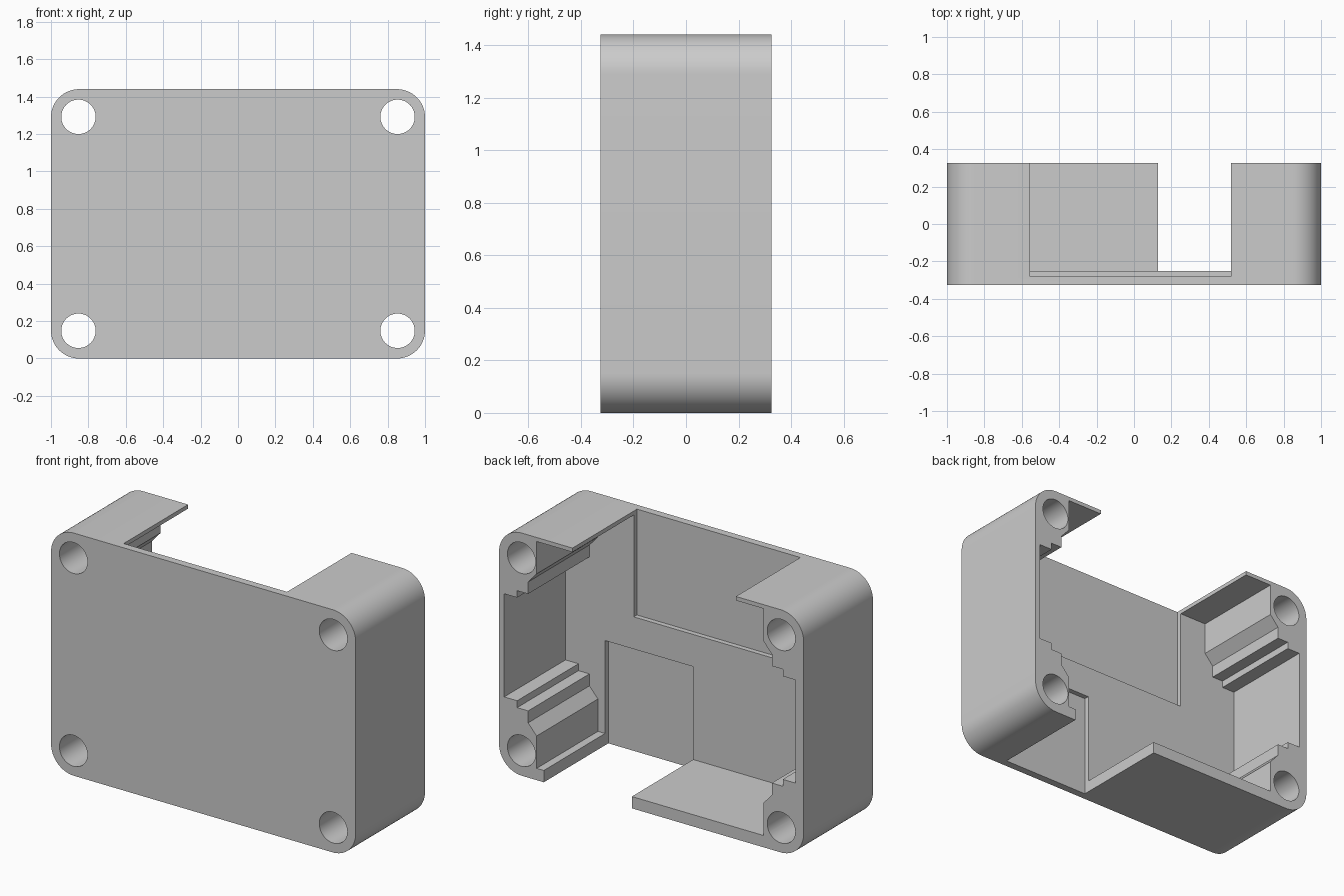
import bpy, bmesh
from math import sin, cos, pi, radians

if "Cube" in bpy.data.objects:
    bpy.data.objects.remove(bpy.data.objects["Cube"], do_unlink=True)

HEIGHT, HALF_DEPTH = 1.44, 0.325
FLOOR_Y, RECESS_Y = -0.25, -0.28
PAST = 0.1  # how far cutters reach beyond the case

grey = bpy.data.materials.new("plain_grey")
grey.use_nodes = True
colour = (0.6, 0.6, 0.6, 1)
grey.diffuse_color = colour
grey.node_tree.nodes["Principled BSDF"].inputs["Base Color"].default_value = colour


def arc(cx, cz, r, start, sweep, n):
    return [(cx + r * cos(start + sweep * i / n), cz + r * sin(start + sweep * i / n))
            for i in range(n + 1)]


def prism(name, outline, y0, y1):
    """Extrude an x-z outline from y0 to y1."""
    bm = bmesh.new()
    face = bm.faces.new([bm.verts.new((x, y0, z)) for x, z in outline])
    new = bmesh.ops.extrude_face_region(bm, geom=[face])["geom"]
    bmesh.ops.translate(bm, vec=(0, y1 - y0, 0),
                        verts=[v for v in new if isinstance(v, bmesh.types.BMVert)])
    bmesh.ops.recalc_face_normals(bm, faces=bm.faces)
    mesh = bpy.data.meshes.new(name)
    bm.to_mesh(mesh)
    bm.free()
    mesh.materials.append(grey)
    obj = bpy.data.objects.new(name, mesh)
    bpy.context.collection.objects.link(obj)
    return obj


def box(name, x0, x1, z0, z1, y0):
    return prism(name, [(x0, z0), (x1, z0), (x1, z1), (x0, z1)], y0, HALF_DEPTH + PAST)


# Rounded outer block
R = 0.15
outline = []
for k, (cx, cz) in enumerate([(1 - R, HEIGHT - R), (R - 1, HEIGHT - R), (R - 1, R), (1 - R, R)]):
    outline += arc(cx, cz, R, k * pi / 2, pi / 2, 16)
case = prism("enclosure_shell", outline, -HALF_DEPTH, HALF_DEPTH)

# Stepped cavity: one quarter profile mirrored about the cavity centre
CX, CZ = 0.009, 0.743
quarter = [(0.957, 0.306), (0.872, 0.306), (0.872, 0.347), (0.8, 0.347),
           (0.8, 0.418), (0.744, 0.481), (0.744, 0.673)]
right = [(x, -z) for x, z in reversed(quarter)] + quarter
ring = right + [(-x, z) for x, z in reversed(right)]
cutters = [prism("cavity_cutter", [(CX + x, CZ + z) for x, z in ring],
                 FLOOR_Y, HALF_DEPTH + PAST)]

# Upper and lower wall openings with their shallow floor recesses
cutters.append(box("upper_opening_cutter", -0.555, 0.518, 0.812, HEIGHT + PAST, RECESS_Y))
cutters.append(box("lower_opening_cutter", 0.128, 0.706, -PAST, 0.621, RECESS_Y))

# Corner screw holes
for sx in (-1, 1):
    for z in (0.148, HEIGHT - 0.148):
        circle = arc(sx * 0.853, z, 0.092, 0, 2 * pi, 48)[:-1]
        cutters.append(prism("screw_hole_cutter", circle, -HALF_DEPTH - PAST, HALF_DEPTH + PAST))

for cutter in cutters:
    cutter.hide_render = True
    mod = case.modifiers.new(cutter.name, "BOOLEAN")
    mod.operation, mod.solver, mod.object = "DIFFERENCE", "EXACT", cutter

# Bake the cuts and discard the cutters
bpy.ops.object.select_all(action="DESELECT")
bpy.context.view_layer.objects.active = case
case.select_set(True)
for mod in list(case.modifiers):
    bpy.ops.object.modifier_apply(modifier=mod.name)
for cutter in cutters:
    bpy.data.objects.remove(cutter, do_unlink=True)
bpy.ops.object.shade_smooth_by_angle(angle=radians(30))
